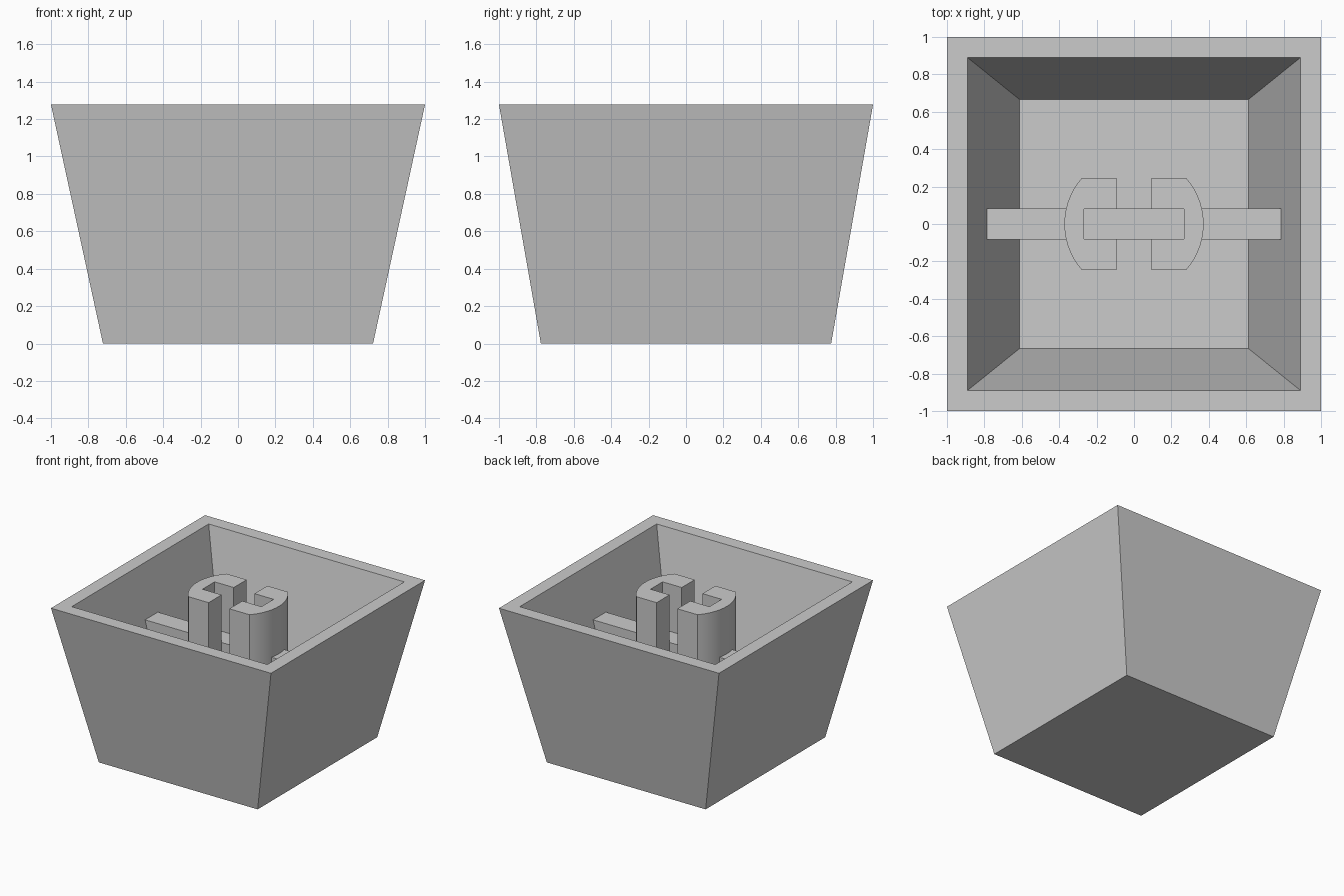
import bpy, bmesh, math

if "Cube" in bpy.data.objects:
    bpy.data.objects.remove(bpy.data.objects["Cube"], do_unlink=True)

HEIGHT, FLOOR, RIB_TOP = 1.278, 0.222, 0.889
WALL = 0.111
BASE_X, BASE_Y = 0.722, 0.776

grey = bpy.data.materials.new("plain grey plastic")
grey.use_nodes = True
colour = (0.6, 0.6, 0.6, 1)
grey.diffuse_color = colour
grey.node_tree.nodes["Principled BSDF"].inputs["Base Color"].default_value = colour


def finish(name, bm):
    bmesh.ops.recalc_face_normals(bm, faces=bm.faces)
    mesh = bpy.data.meshes.new(name)
    bm.to_mesh(mesh)
    bm.free()
    mesh.materials.append(grey)
    obj = bpy.data.objects.new(name, mesh)
    bpy.context.collection.objects.link(obj)
    return obj


def loft(name, rings):
    """Bridge successive rings of points and cap both ends."""
    bm = bmesh.new()
    loops = [[bm.verts.new(p) for p in ring] for ring in rings]
    n = len(loops[0])
    for low, high in zip(loops, loops[1:]):
        for i in range(n):
            j = (i + 1) % n
            bm.faces.new((low[i], low[j], high[j], high[i]))
    bm.faces.new(loops[0])
    bm.faces.new(loops[-1])
    return finish(name, bm)


def rectangle(x, y, z):
    return [(-x, -y, z), (x, -y, z), (x, y, z), (-x, y, z)]


# Hollow tapered shell: outer wall, rim, inner wall, floor
loft("tapered_shell", [
    rectangle(BASE_X, BASE_Y, 0),
    rectangle(1, 1, HEIGHT),
    rectangle(1 - WALL, 1 - WALL, HEIGHT),
    rectangle(BASE_X - WALL, BASE_Y - WALL, FLOOR),
])

# Cross rib that runs into the sloping side walls
loft("cross_rib", [
    rectangle(0.63, 0.083, FLOOR - 0.02),
    rectangle(0.8, 0.083, RIB_TOP),
])

# Two facing C-shaped stem halves with a slot between them
RADIUS, HALF_DEPTH, GAP, SLOT_X, SLOT_Y = 0.372, 0.247, 0.094, 0.268, 0.079
limit = math.asin(HALF_DEPTH / RADIUS)
STEPS = 14
angles = [limit * (2 * i / STEPS - 1) for i in range(STEPS + 1)]
profile = [(RADIUS * math.cos(a), RADIUS * math.sin(a)) for a in angles]
profile += [(GAP, HALF_DEPTH), (GAP, SLOT_Y), (SLOT_X, SLOT_Y),
            (SLOT_X, -SLOT_Y), (GAP, -SLOT_Y), (GAP, -HALF_DEPTH)]

for name, side in (("left_stem_half", 1), ("right_stem_half", -1)):
    stem = loft(name, [[(side * x, y, z) for x, y in profile]
                       for z in (FLOOR - 0.02, HEIGHT)])
    bpy.ops.object.select_all(action="DESELECT")
    stem.select_set(True)
    bpy.context.view_layer.objects.active = stem
    bpy.ops.object.shade_smooth_by_angle(angle=math.radians(30))
